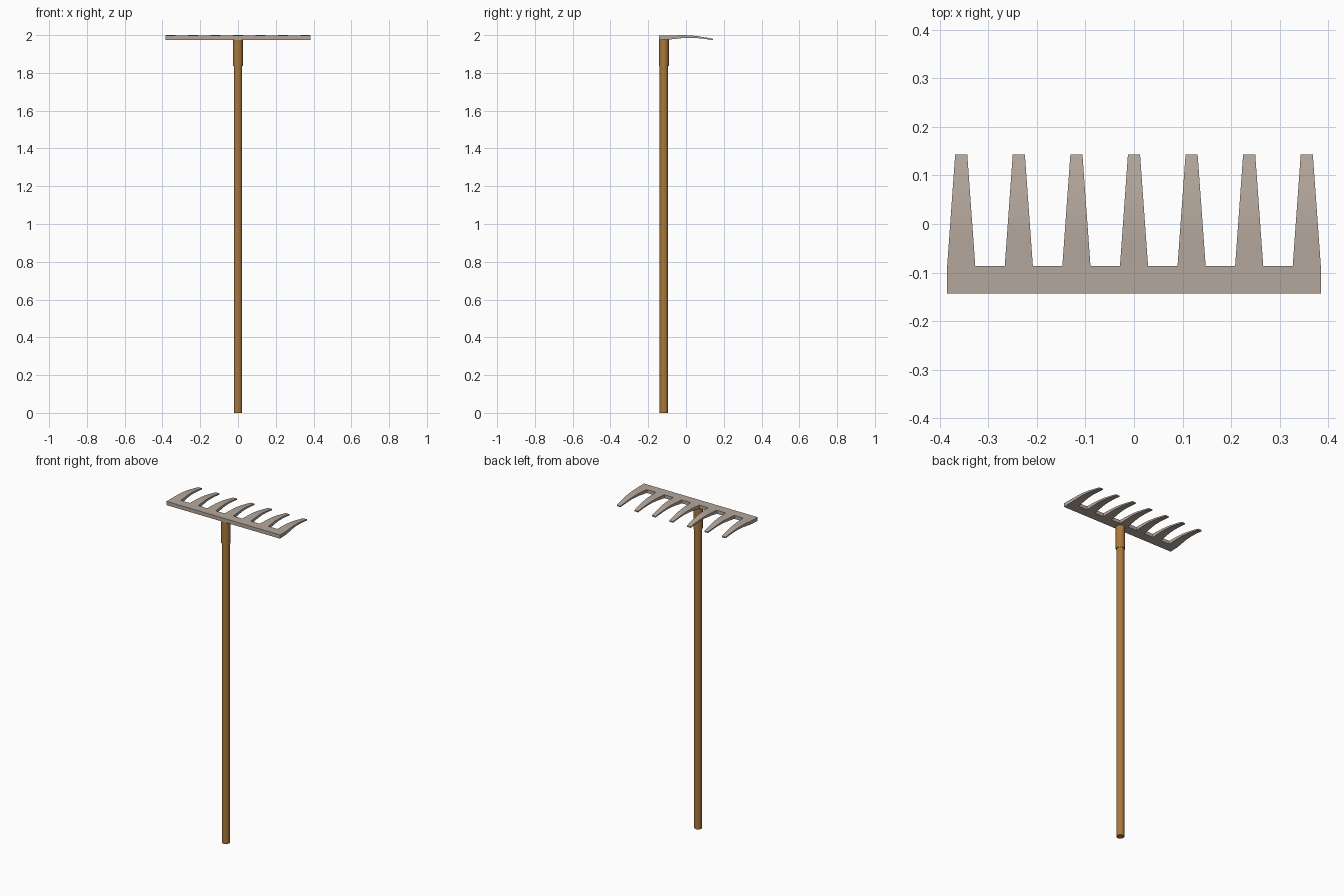
import bpy, bmesh, math

if "Cube" in bpy.data.objects:
    bpy.data.objects.remove(bpy.data.objects["Cube"])


def material(name, rgb):
    m = bpy.data.materials.new(name)
    m.diffuse_color = (*rgb, 1)
    m.use_nodes = True
    m.node_tree.nodes["Principled BSDF"].inputs["Base Color"].default_value = m.diffuse_color
    return m


wood = material("brown_wood", (0.40, 0.19, 0.045))
metal = material("warm_grey_metal", (0.46, 0.39, 0.335))


def smooth(obj, angle):
    bpy.ops.object.select_all(action='DESELECT')
    obj.select_set(True)
    bpy.context.view_layer.objects.active = obj
    bpy.ops.object.shade_smooth_by_angle(angle=math.radians(angle))


def rod(name, radius, z0, z1):
    bpy.ops.mesh.primitive_cylinder_add(vertices=20, radius=radius, depth=z1 - z0,
                                        location=(0, -0.117, (z0 + z1) / 2))
    obj = bpy.context.object
    obj.name = name
    obj.data.materials.append(wood)
    smooth(obj, 40)


# wooden pole and thicker socket under the head
rod("handle", 0.022, 0, 1.85)
rod("socket", 0.026, 1.837, 1.985)

# rake head: flat comb outline, (y, bottom z, top z) along the curved side profile
BACK, ROOT, TIP = -0.143, -0.087, 0.143
profile = [(BACK, 1.975, 1.998), (ROOT, 1.977, 1.998), (-0.055, 1.980, 1.999),
           (-0.02, 1.984, 2.0), (0.015, 1.986, 1.999), (0.05, 1.985, 1.996),
           (0.082, 1.982, 1.991), (0.113, 1.978, 1.986), (TIP, 1.973, 1.980)]
lower = {i: p[1] for i, p in enumerate(profile)}
upper = {i: p[2] for i, p in enumerate(profile)}
centres = [0.1187 * k for k in range(-3, 4)]

bm = bmesh.new()
row = bm.verts.layers.int.new("row")


def vert(x, i):
    v = bm.verts.new((x, profile[i][0], 0))
    v[row] = i
    return v


# crossbar strip
xs = [c + s * 0.029 for c in centres for s in (-1, 1)]
back = [vert(x, 0) for x in xs]
root = [vert(x, 1) for x in xs]
for k in range(len(xs) - 1):
    bm.faces.new((back[k], back[k + 1], root[k + 1], root[k]))

# tapering tines
for n, c in enumerate(centres):
    a, b = root[2 * n], root[2 * n + 1]
    for i in range(2, len(profile)):
        t = (profile[i][0] - ROOT) / (TIP - ROOT)
        w = 0.029 + (0.0125 - 0.029) * t
        a2, b2 = vert(c - w, i), vert(c + w, i)
        bm.faces.new((a, b, b2, a2))
        a, b = a2, b2

# thicken to the curved profile
ext = bmesh.ops.extrude_face_region(bm, geom=bm.faces[:], use_keep_orig=True)
top = {g for g in ext["geom"] if isinstance(g, bmesh.types.BMVert)}
for v in bm.verts:
    i = min(range(len(profile)), key=lambda k: abs(profile[k][0] - v.co.y))
    v.co.z = upper[i] if v in top else lower[i]
bmesh.ops.recalc_face_normals(bm, faces=bm.faces[:])

mesh = bpy.data.meshes.new("rake_head")
bm.to_mesh(mesh)
bm.free()
mesh.materials.append(metal)
head = bpy.data.objects.new("rake_head", mesh)
bpy.context.collection.objects.link(head)
smooth(head, 30)
